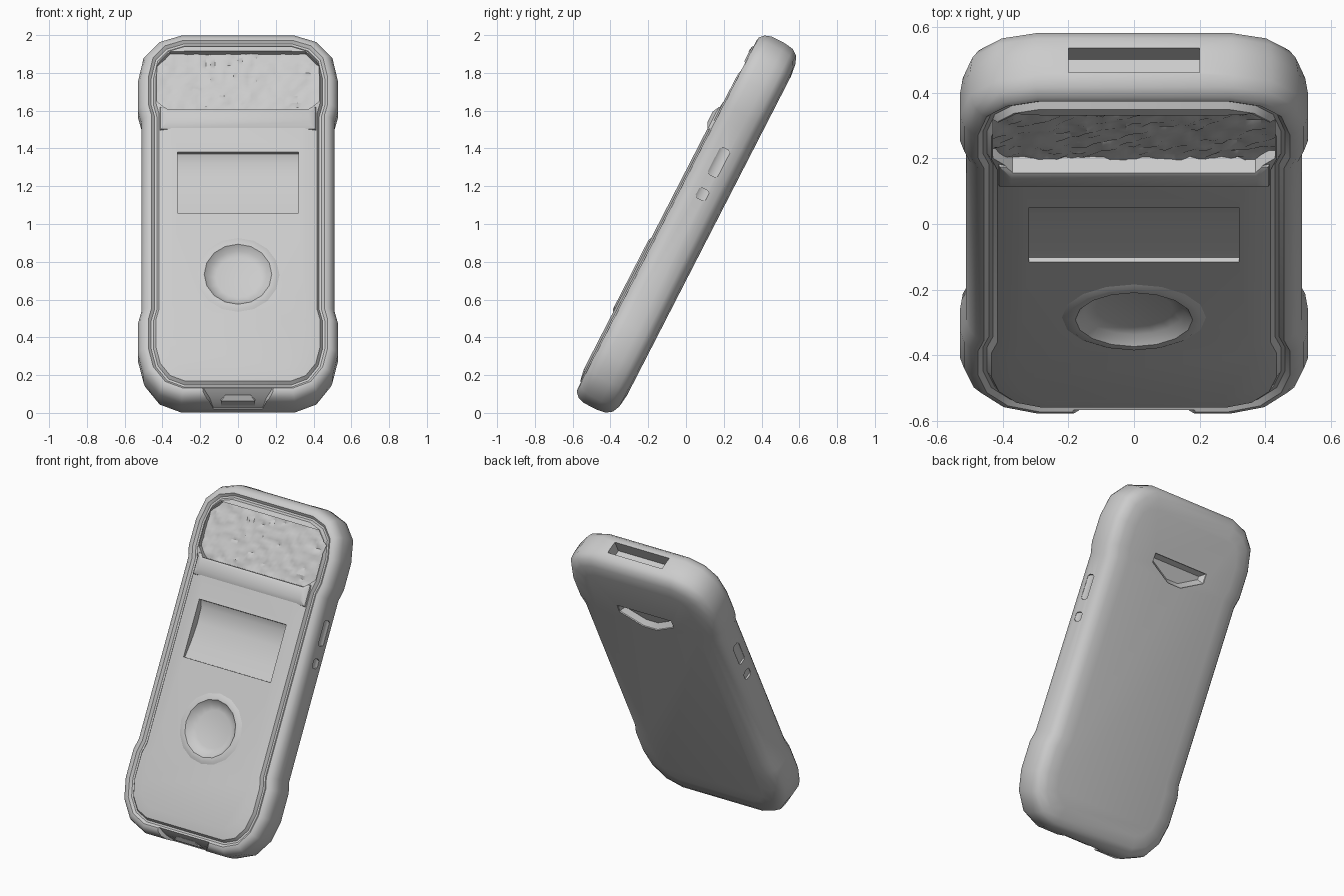
import bpy
import bmesh
import math
import random
from mathutils import Matrix, Vector

random.seed(4)
cube = bpy.data.objects.get("Cube")
if cube:
    bpy.data.objects.remove(cube)

# One plain grey
grey = bpy.data.materials.new("plain grey")
grey.use_nodes = True
grey.diffuse_color = (0.6, 0.6, 0.6, 1)
grey.node_tree.nodes["Principled BSDF"].inputs["Base Color"].default_value = (0.6, 0.6, 0.6, 1)

# Everything is laid out flat (x across, y along, z out of the front), then leaned back
LEAN = Matrix.Translation((0, 0, 1)) @ Matrix.Rotation(math.radians(62.8), 4, 'X')


def make(name, bm):
    bmesh.ops.recalc_face_normals(bm, faces=bm.faces)
    bm.transform(LEAN)
    mesh = bpy.data.meshes.new(name)
    bm.to_mesh(mesh)
    bm.free()
    mesh.materials.append(grey)
    obj = bpy.data.objects.new(name, mesh)
    bpy.context.collection.objects.link(obj)
    return obj


def inset(outline, d):
    """Move a counter-clockwise outline inwards by d."""
    result = []
    for i, p in enumerate(outline):
        p = Vector(p)
        e1 = (p - Vector(outline[i - 1])).normalized()
        e2 = (Vector(outline[(i + 1) % len(outline)]) - p).normalized()
        n1, n2 = Vector((-e1.y, e1.x)), Vector((-e2.y, e2.x))
        result.append(p + (n1 + n2) * d / (1 + n1.dot(n2)))
    return result


def loft(name, outline, rings, turn=None):
    """Closed solid through (inset, height) copies of an outline."""
    bm = bmesh.new()
    loops = [[bm.verts.new((p.x, p.y, h)) for p in inset(outline, d)] for d, h in rings]
    for a, b in zip(loops, loops[1:]):
        for i in range(len(a)):
            j = (i + 1) % len(a)
            bm.faces.new((a[i], a[j], b[j], b[i]))
    bm.faces.new(loops[0])
    bm.faces.new(loops[-1])
    if turn:
        bm.transform(turn)
    return make(name, bm)


def mirrored(half):
    return half + [(-x, y) for x, y in reversed(half)]


def rect(x, y0, y1):
    return mirrored([(x, y0), (x, y1)])


def circle(r, y, n=16):
    return [(r * math.cos(math.tau * i / n), y + r * math.sin(math.tau * i / n)) for i in range(n)]


# Case body with wider ends, rounded back, rim, groove and crowned panel
half = [(.3, -1.09), (.42, -1.04), (.5, -.93), (.53, -.8), (.53, -.62), (.512, -.55),
        (.512, .58), (.53, .65), (.53, .82), (.5, .96), (.42, 1.05), (.3, 1.09)]
body = loft("case_body", mirrored(half), [
    (.14, -.137), (.07, -.128), (.03, -.11), (.008, -.08), (0, -.03), (0, .05),
    (.012, .085), (.035, .108), (.055, .112), (.07, .098), (.082, .098),
    (.095, .118), (.16, .13)])

# Ledge below the window
ledge = loft("window_ledge", rect(.42, .49, .64), [(0, .1), (.01, .128), (.045, .146)])

# Cutters
window = mirrored([(.37, .61), (.43, .67), (.43, .89), (.36, .965)])
window_cut = loft("window_cutter", window, [(0, .05), (0, .2)])
scoop = [(0, .2), (0, .115), (.1, .092), (.22, .078), (.32, .085), (.36, .11), (.37, .2)]
# This profile runs along the length and out, so its axes are cycled
cycle = Matrix(((0, 0, 1, 0), (1, 0, 0, 0), (0, 1, 0, 0), (0, 0, 0, 1)))
cutters = [
    window_cut,
    loft("display_cutter", scoop, [(0, -.32), (0, .32)], cycle),
    loft("dial_cutter", circle(.185, -.37), [(0, .085), (0, .2)]),
    loft("bottom_notch_cutter", rect(.2, -1.2, -1.015), [(.07, -.02), (.05, .06), (0, .13)]),
    loft("top_slot_cutter", rect(.2, 1.01, 1.2), [(0, -.045), (0, .04)]),
    loft("back_slot_cutter", mirrored([(.05, .56), (.2, .64), (.2, .7)]),
         [(0, -.2), (0, -.13), (.025, -.1)]),
]
for side in (-1, 1):
    for y, length in ((.37, .08), (.18, .03)):
        cx = side * .525
        pts = [(cx - .025, y - length), (cx + .025, y - length),
               (cx + .025, y + length), (cx - .025, y + length)]
        cutters.append(loft("side_button_cutter", pts, [(.01, -.035), (0, -.02), (0, .01), (.01, .025)]))


def cut(target, tools):
    bpy.context.view_layer.objects.active = target
    for tool in tools:
        mod = target.modifiers.new("cut", 'BOOLEAN')
        mod.operation = 'DIFFERENCE'
        mod.solver = 'EXACT'
        mod.object = tool
        bpy.ops.object.modifier_apply(modifier=mod.name)


cut(body, cutters)
cut(ledge, [window_cut])
for tool in cutters:
    bpy.data.objects.remove(tool)

# Rough window floor
bm = bmesh.new()
bmesh.ops.create_grid(bm, x_segments=36, y_segments=16, size=1)
for v in bm.verts:
    v.co = (v.co.x * .435, .787 + v.co.y * .182, .088 + random.uniform(-.008, .008))
window_floor = make("window_floor", bm)
if window_floor.data.polygons[0].normal.y > 0:
    window_floor.data.flip_normals()

# Dished dial with a raised lip
dial = loft("dial", circle(.24, -.37), [
    (.05, .07), (.005, .122), (.035, .138), (.06, .138), (.085, .11), (.12, .1)])

# Tab inside the bottom notch
tab = loft("bottom_tab", rect(.09, -1.08, -.98), [(0, -.05), (0, .05), (.025, .075)])

# Smooth shading with kept edges
bpy.ops.object.select_all(action='DESELECT')
for obj in (body, ledge, window_floor, dial, tab):
    obj.select_set(True)
bpy.context.view_layer.objects.active = body
bpy.ops.object.shade_smooth_by_angle(angle=math.radians(35))
